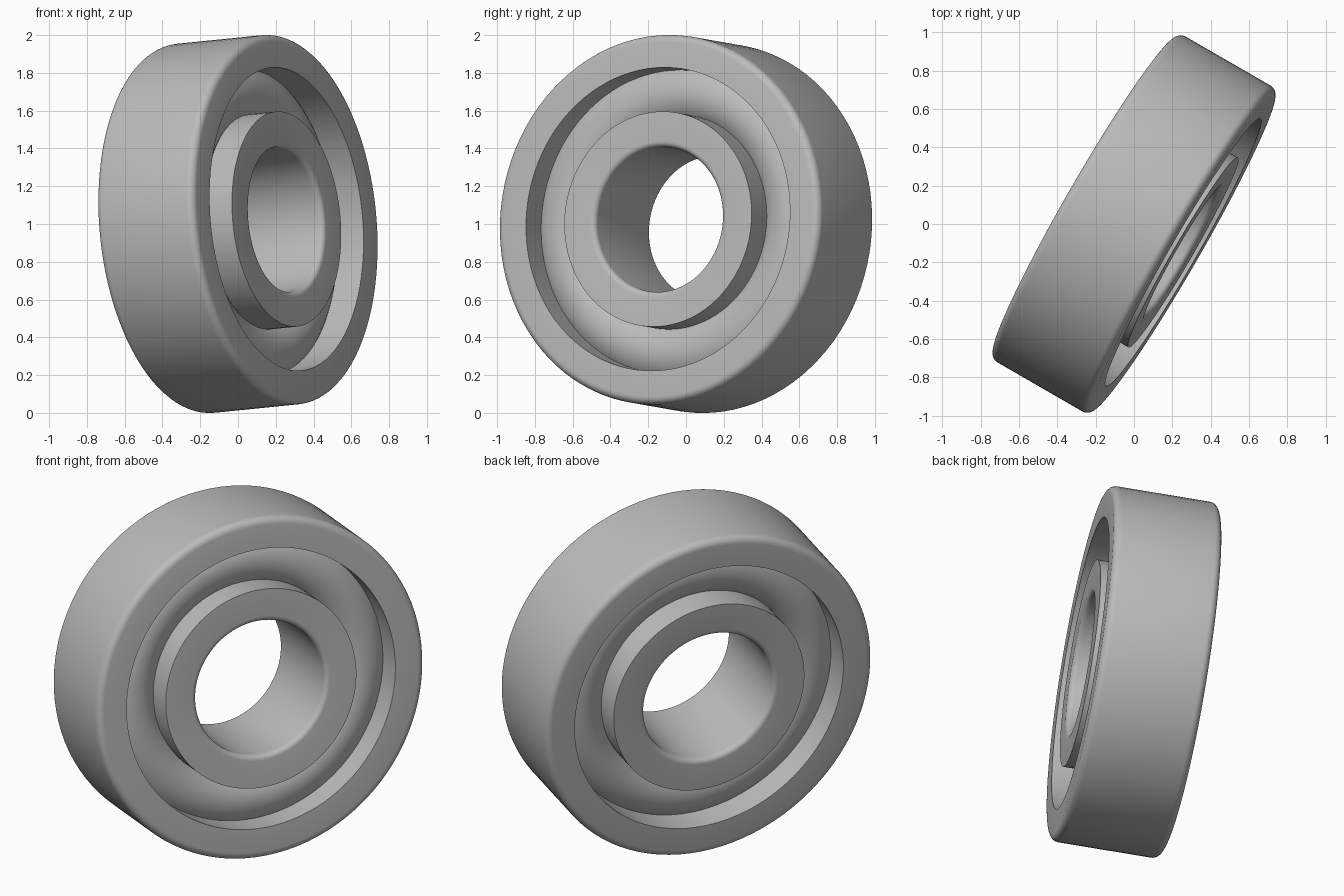
import bpy, bmesh
from math import sin, cos, pi, radians, asin, sqrt
from mathutils import Vector

old = bpy.data.objects.get("Cube")
if old:
    bpy.data.objects.remove(old, do_unlink=True)

# Main dimensions
HALF_W = 0.298
R_OUT, R_OUTER_WALL, R_INNER_WALL, R_BORE = 0.982, 0.806, 0.572, 0.385
BALL_R = 0.18
SEGMENTS = 96

# Bearing axis: turned to the front right and tipped slightly up
azimuth, lift = radians(-30), radians(5)
axis = Vector((cos(lift) * cos(azimuth), cos(lift) * sin(azimuth), sin(lift)))

steel = bpy.data.materials.new("steel grey")
steel.use_nodes = True
GREY = (0.5, 0.5, 0.5, 1)
steel.diffuse_color = GREY
steel.node_tree.nodes["Principled BSDF"].inputs["Base Color"].default_value = GREY


def arc(cr, cz, radius, start, end, steps):
    """Points (r, z) along an arc, angles in radians."""
    angles = [start + (end - start) * i / steps for i in range(steps + 1)]
    return [(cr + radius * cos(a), cz + radius * sin(a)) for a in angles]


def lathe(name, profile):
    """Spin a closed (r, z) profile round the bearing axis."""
    bm = bmesh.new()
    verts = [bm.verts.new((r, 0, z)) for r, z in profile]
    edges = [bm.edges.new((v, verts[i - 1])) for i, v in enumerate(verts)]
    bmesh.ops.spin(bm, geom=verts + edges, cent=(0, 0, 0), axis=(0, 0, 1),
                   angle=2 * pi, steps=SEGMENTS, use_merge=True)
    bmesh.ops.remove_doubles(bm, verts=bm.verts, dist=1e-5)
    bmesh.ops.recalc_face_normals(bm, faces=bm.faces)
    mesh = bpy.data.meshes.new(name)
    bm.to_mesh(mesh)
    bm.free()
    mesh.materials.append(steel)
    obj = bpy.data.objects.new(name, mesh)
    bpy.context.collection.objects.link(obj)
    obj.rotation_euler = axis.to_track_quat('Z', 'Y').to_euler()
    obj.location = (0, 0, 1)
    bpy.ops.object.select_all(action='DESELECT')
    obj.select_set(True)
    bpy.context.view_layer.objects.active = obj
    bpy.ops.object.shade_smooth_by_angle(angle=radians(30))
    return obj


def race(name, wall, rim, fillet):
    """Ring with a sharp-edged wall and a rounded rim."""
    side = 1 if rim > wall else -1
    top = [(rim + side * (r - fillet), HALF_W - fillet + z)
           for r, z in arc(0, 0, fillet, 0, pi / 2, 6)]
    bottom = [(r, -z) for r, z in reversed(top)]
    return lathe(name, top + [(wall, HALF_W), (wall, -HALF_W)] + bottom)


race("outer_race", R_OUTER_WALL, R_OUT, 0.04)
race("inner_race", R_INNER_WALL, R_BORE, 0.03)

# Rounded filler between the races, bulging on both faces
middle = (R_OUTER_WALL + R_INNER_WALL) / 2
spread = asin((R_OUTER_WALL - R_INNER_WALL) / 2 / BALL_R)
front = arc(middle, 0, BALL_R, pi / 2 - spread, pi / 2 + spread, 14)
back = [(r, -z) for r, z in reversed(front)]
lathe("rolling_ring", front + back)
